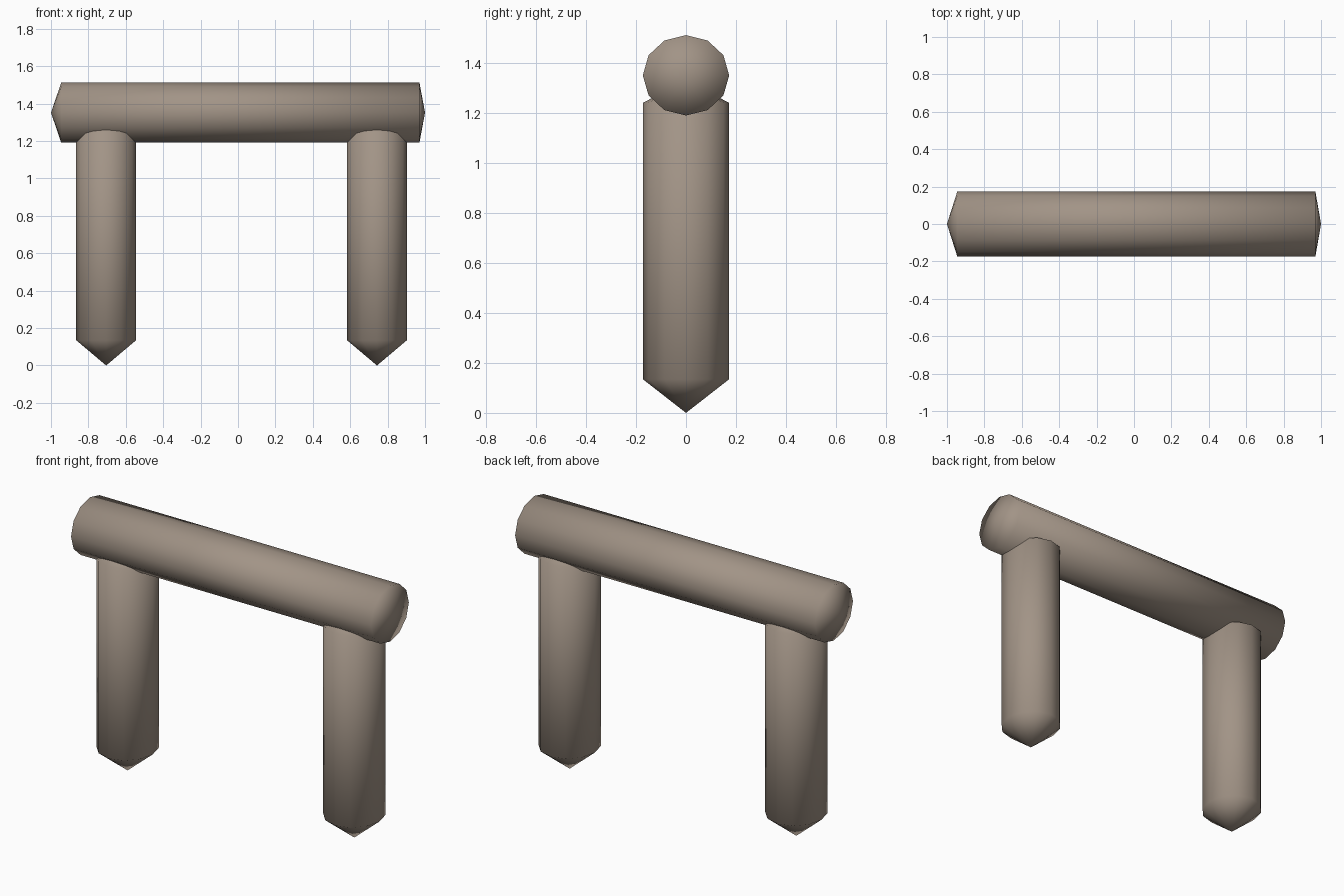
import bpy, bmesh, math

if "Cube" in bpy.data.objects:
    bpy.data.objects.remove(bpy.data.objects["Cube"])

stone = bpy.data.materials.new("warm_grey_brown")
stone.diffuse_color = (0.36, 0.295, 0.24, 1)
stone.use_nodes = True
stone.node_tree.nodes["Principled BSDF"].inputs["Base Color"].default_value = stone.diffuse_color
SIDES = 12


def pointed_post(name, start_tip, start, end, end_tip, place):
    """12-sided post with a shallow cone on each end; place maps (angle, t, r) to a point."""
    bm = bmesh.new()
    rings = [[bm.verts.new(place(2 * math.pi * i / SIDES, t, 1)) for i in range(SIDES)]
             for t in (start, end)]
    tips = [bm.verts.new(place(0, t, 0)) for t in (start_tip, end_tip)]
    for i in range(SIDES):
        j = (i + 1) % SIDES
        bm.faces.new((rings[0][i], rings[0][j], rings[1][j], rings[1][i]))
        for ring, tip in zip(rings, tips):
            bm.faces.new((ring[i], ring[j], tip))
    bmesh.ops.recalc_face_normals(bm, faces=bm.faces)
    for f in bm.faces:
        f.smooth = True
    mesh = bpy.data.meshes.new(name)
    bm.to_mesh(mesh)
    bm.free()
    mesh.materials.append(stone)
    obj = bpy.data.objects.new(name, mesh)
    bpy.context.collection.objects.link(obj)


# Horizontal beam along x
pointed_post("top_beam", -1.0, -0.945, 0.97, 1.0,
             lambda a, t, r: (t, 0.173 * r * math.cos(a), 1.352 + 0.161 * r * math.sin(a)))

# Upright legs with pointed feet, tops sunk into the beam
for name, x in (("left_leg", -0.705), ("right_leg", 0.743)):
    pointed_post(name, 0.0, 0.135, 1.242, 1.33,
                 lambda a, t, r, x=x: (x + 0.16 * r * math.cos(a), 0.173 * r * math.sin(a), t))
